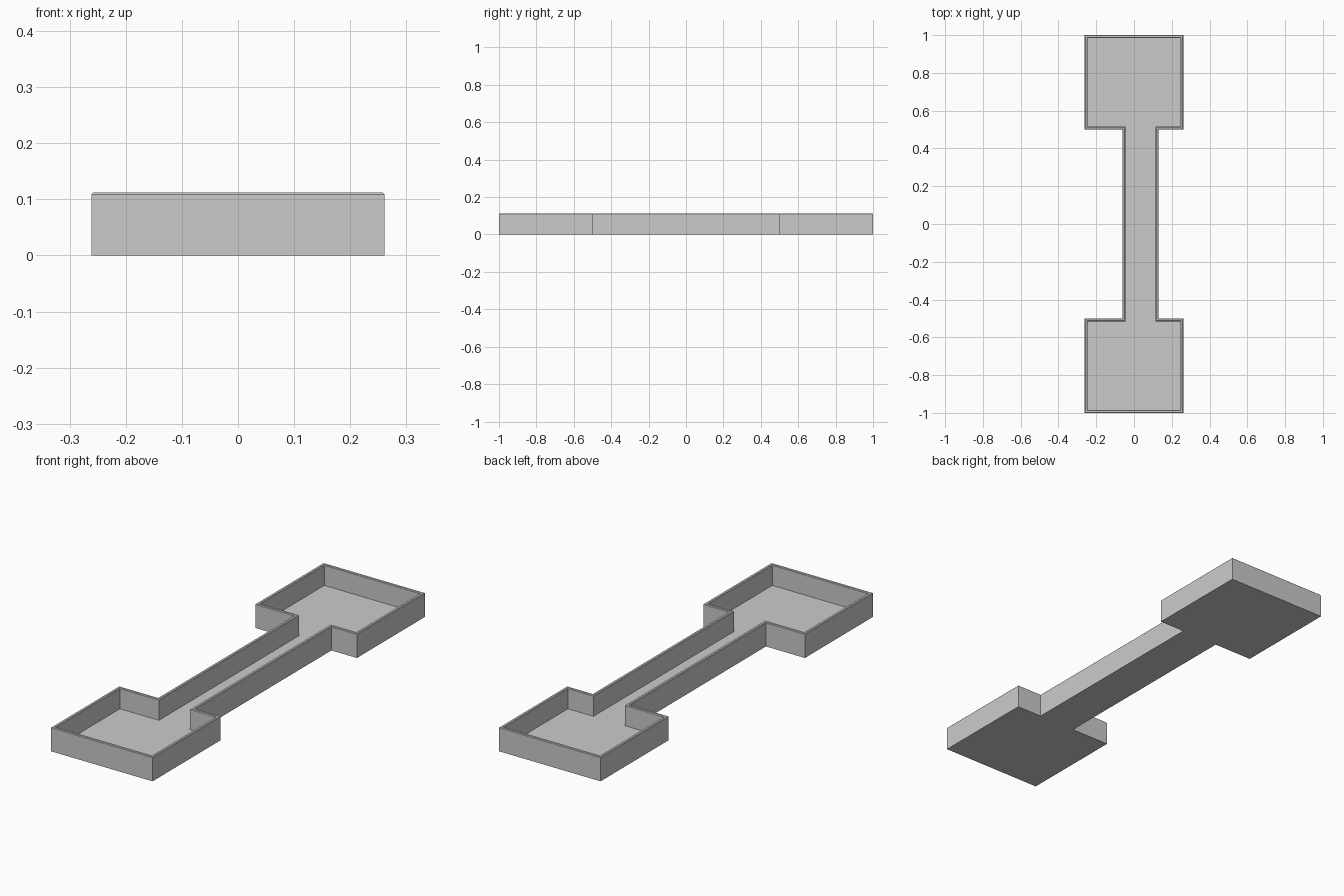
import bpy, bmesh

if "Cube" in bpy.data.objects:
    bpy.data.objects.remove(bpy.data.objects["Cube"])

HEIGHT, WALL, FLOOR, BEVEL = 0.112, 0.015, 0.016, 0.003
ROOM_X, END_Y, NECK_Y = 0.261, 1.0, 0.5
NECK_L, NECK_R = -0.061, 0.13

# Plan outline: two rooms joined by an off-centre corridor
right = [(ROOM_X, -END_Y), (ROOM_X, -NECK_Y), (NECK_R, -NECK_Y)]
left = [(-ROOM_X, -END_Y), (-ROOM_X, -NECK_Y), (NECK_L, -NECK_Y)]
mirror_y = lambda pts: [(x, -y) for x, y in reversed(pts)]
right += mirror_y(right)
left += mirror_y(left)
outline = right + left[::-1]

# Solid block from the outline
bm = bmesh.new()
base = bm.faces.new([bm.verts.new((x, y, 0)) for x, y in outline])
ext = bmesh.ops.extrude_face_region(bm, geom=[base], use_keep_orig=True)
bmesh.ops.translate(bm, vec=(0, 0, HEIGHT),
                    verts=[g for g in ext["geom"] if isinstance(g, bmesh.types.BMVert)])
bmesh.ops.recalc_face_normals(bm, faces=bm.faces[:])

# Hollow interior, leaving walls and floor
top = max(bm.faces, key=lambda f: f.calc_center_median().z)
bmesh.ops.inset_region(bm, faces=[top], thickness=WALL, use_even_offset=True)
floor = bmesh.ops.extrude_discrete_faces(bm, faces=[top])["faces"][0]
bmesh.ops.translate(bm, vec=(0, 0, FLOOR - HEIGHT), verts=floor.verts[:])

# Slightly chamfered rim
rim = [e for e in bm.edges
       if all(abs(v.co.z - HEIGHT) < 1e-5 for v in e.verts)
       and any(abs(f.normal.z) < 0.5 for f in e.link_faces)]
bmesh.ops.bevel(bm, geom=rim, offset=BEVEL, offset_type='OFFSET',
                segments=1, affect='EDGES', profile=0.5)
bmesh.ops.recalc_face_normals(bm, faces=bm.faces[:])

mesh = bpy.data.meshes.new("walled_tray")
bm.to_mesh(mesh)
bm.free()
obj = bpy.data.objects.new("walled_tray", mesh)
bpy.context.collection.objects.link(obj)
